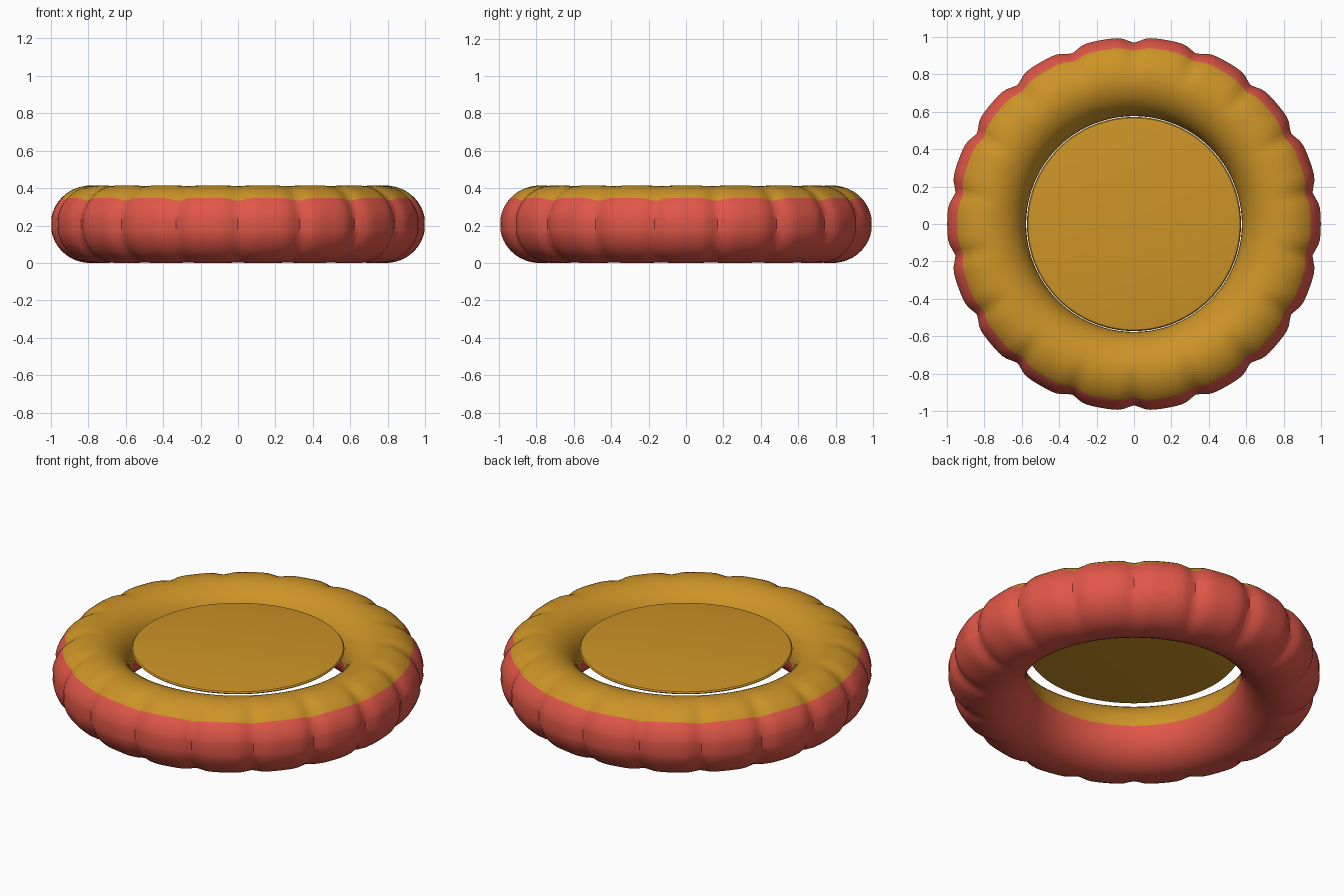
import bpy, bmesh, math

if "Cube" in bpy.data.objects:
    bpy.data.objects.remove(bpy.data.objects["Cube"])

def material(name, rgb):
    m = bpy.data.materials.new(name)
    m.diffuse_color = (*rgb, 1)
    m.use_nodes = True
    m.node_tree.nodes["Principled BSDF"].inputs["Base Color"].default_value = m.diffuse_color
    return m

red = material("red_vinyl", (0.75, 0.095, 0.065))
yellow = material("yellow_vinyl", (0.61, 0.295, 0.02))

def finish(name, bm, mats):
    bmesh.ops.recalc_face_normals(bm, faces=bm.faces)
    me = bpy.data.meshes.new(name)
    bm.to_mesh(me)
    bm.free()
    ob = bpy.data.objects.new(name, me)
    bpy.context.collection.objects.link(ob)
    for m in mats:
        me.materials.append(m)
    bpy.ops.object.select_all(action='DESELECT')
    ob.select_set(True)
    bpy.context.view_layer.objects.active = ob
    bpy.ops.object.shade_smooth_by_angle(angle=math.radians(35))
    return ob

# Inflated ring with 18 puckers around the outside and a seam at mid height
U, V, PUCKERS = 216, 42, 18
MAJOR, MINOR_R, MINOR_Z = 0.788, 0.212, 0.207
bm = bmesh.new()
rows = []
for i in range(U):
    a = 2 * math.pi * i / U
    step = 2 * math.pi / PUCKERS
    d = (a - math.pi / 2 + step / 2) % step - step / 2      # angle to nearest pucker
    dent = 0.022 * math.exp(-(d / 0.045) ** 2) + 0.008 * (abs(d) < 0.1) * (1 - abs(d) / 0.1)
    row = []
    for j in range(V):
        p = 2 * math.pi * j / V
        outer = max(0, math.cos(p) + 0.15) / 1.15           # puckers fade out inwards
        k = 1 - dent * outer / MINOR_R - (0.02 if j == 0 else 0)
        r = MAJOR + MINOR_R * k * math.cos(p)
        z = MINOR_Z + MINOR_Z * k * math.sin(p)
        row.append(bm.verts.new((r * math.cos(a), r * math.sin(a), z)))
    rows.append(row)
for i in range(U):
    for j in range(V):
        n, m = (i + 1) % U, (j + 1) % V
        f = bm.faces.new((rows[i][j], rows[n][j], rows[n][m], rows[i][m]))
        # yellow top band, from high on the outside to mid height on the inside
        f.material_index = 1 if 5 <= j < V // 2 else 0
finish("inflated_ring", bm, [red, yellow])

# Thin floor disc with a sloping rim, set high in the hole
bm = bmesh.new()
profile = [(0.55, 0.358), (0.566, 0.355), (0.572, 0.348), (0.566, 0.341), (0.55, 0.338)]
N = 128
loops = [[bm.verts.new((r * math.cos(2 * math.pi * i / N), r * math.sin(2 * math.pi * i / N), z))
          for i in range(N)] for r, z in profile]
for lo, hi in zip(loops, loops[1:]):
    for i in range(N):
        bm.faces.new((lo[i], lo[(i + 1) % N], hi[(i + 1) % N], hi[i]))
bm.faces.new(loops[0])
bm.faces.new(loops[-1][::-1])
finish("floor_disc", bm, [yellow])
